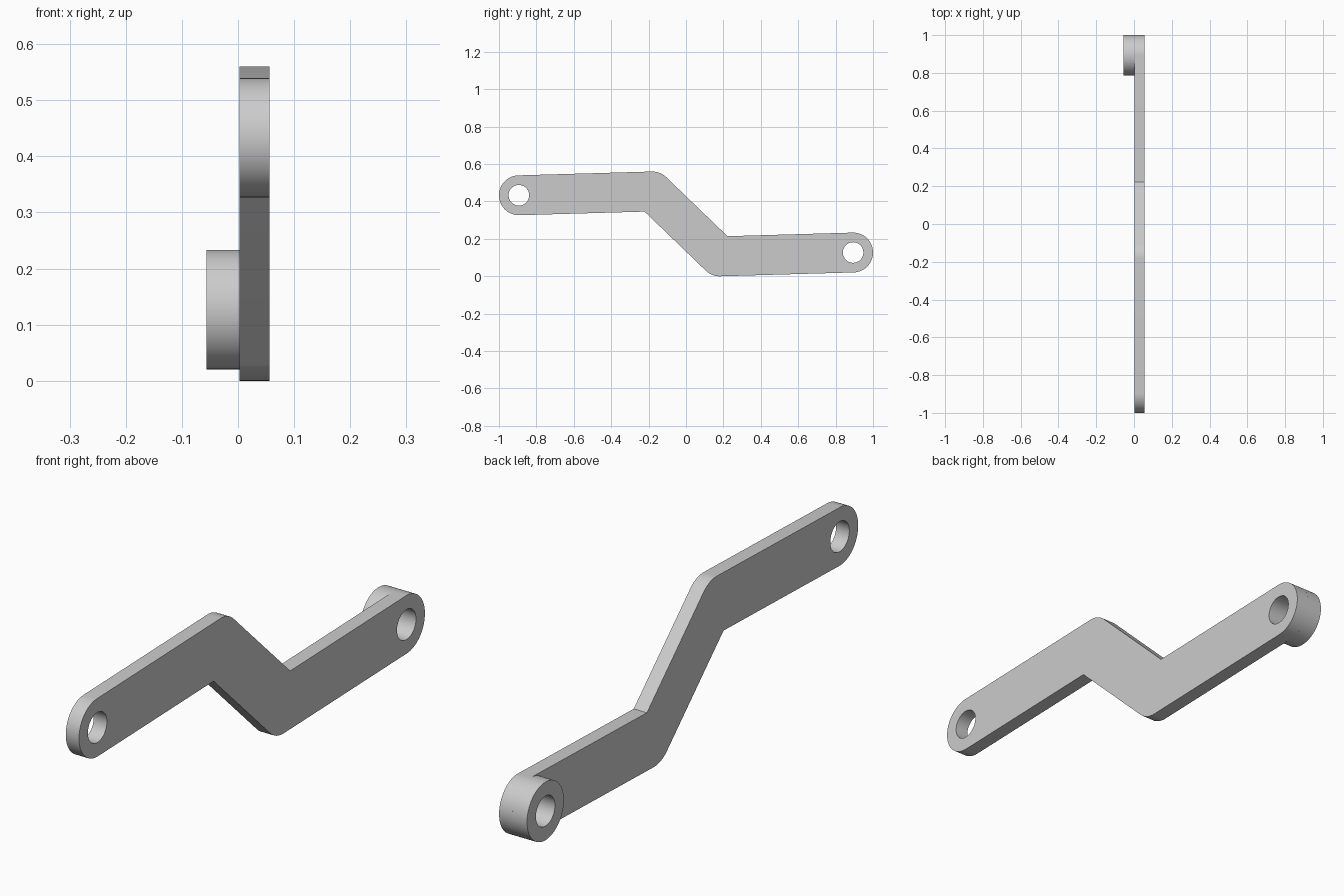
import bpy, bmesh
from math import pi, cos, sin, atan2
from mathutils import Matrix, Vector

if "Cube" in bpy.data.objects:
    bpy.data.objects.remove(bpy.data.objects["Cube"])

R, HOLE = 0.1065, 0.055            # arm half width, pin hole radius
MID = Vector((0, 0.28))            # the arm is symmetric under a half turn here
END = Vector((-0.8935, 0.433))     # front pin centre (y, z)
BEND = Vector((-0.18, 0.4535))     # upper bend centre (y, z)
OUTER, JOINT, INNER = 0.0565, 0.003, -0.0565

steel = bpy.data.materials.new("light_grey")
steel.use_nodes = True
steel.diffuse_color = (0.6, 0.6, 0.6, 1)
steel.node_tree.nodes["Principled BSDF"].inputs["Base Color"].default_value = (0.6, 0.6, 0.6, 1)


def half_turn(p):
    return 2 * MID - p


def arc(centre, start, end, steps):
    """Points on an arc of the arm's radius."""
    angles = [start + (end - start) * i / steps for i in range(steps + 1)]
    return [centre + R * Vector((cos(a), sin(a))) for a in angles]


def circle(centre, radius, steps=64):
    return [centre + radius * Vector((cos(2 * pi * i / steps), sin(2 * pi * i / steps)))
            for i in range(steps)]


def plate(name, loops, x0, x1):
    """Fill outline and hole loops in the YZ plane, then extrude along x."""
    bm = bmesh.new()
    for loop in loops:
        verts = [bm.verts.new((x0, p.x, p.y)) for p in loop]
        for a, b in zip(verts, verts[1:] + verts[:1]):
            bm.edges.new((a, b))
    bmesh.ops.triangle_fill(bm, edges=bm.edges[:], use_beauty=True, use_dissolve=False)
    grown = bmesh.ops.extrude_face_region(bm, geom=bm.faces[:], use_keep_orig=True)
    moved = [v for v in grown["geom"] if isinstance(v, bmesh.types.BMVert)]
    bmesh.ops.translate(bm, verts=moved, vec=(x1 - x0, 0, 0))
    bmesh.ops.recalc_face_normals(bm, faces=bm.faces[:])
    mesh = bpy.data.meshes.new(name)
    bm.to_mesh(mesh)
    bm.free()
    mesh.materials.append(steel)
    obj = bpy.data.objects.new(name, mesh)
    bpy.context.collection.objects.link(obj)
    bpy.ops.object.select_all(action="DESELECT")
    obj.select_set(True)
    bpy.context.view_layer.objects.active = obj
    bpy.ops.object.shade_smooth_by_angle(angle=pi / 6)
    return obj


# Cranked arm: rounded end, rounded outer bend, sharp inner bend
leg, web = BEND - END, MID - BEND
a_leg, a_web = atan2(leg.y, leg.x), atan2(web.y, web.x)
turn = (a_leg - a_web) / 2
bisector = (a_leg + a_web) / 2 - pi / 2
inner_corner = BEND + R / cos(turn) * Vector((cos(bisector), sin(bisector)))

half = [inner_corner]
half += arc(END, a_leg - pi / 2, a_leg - 3 * pi / 2, 32)
half += arc(BEND, a_leg + pi / 2, a_web + pi / 2, 10)
outline = half + [half_turn(p) for p in half]

rear_pin = half_turn(END)
plate("cranked_arm", [outline, circle(END, HOLE), circle(rear_pin, HOLE)], JOINT, OUTER)

# Spacer ring on the inner side of the rear end
plate("rear_boss", [circle(rear_pin, R), circle(rear_pin, HOLE)], INNER, JOINT)
